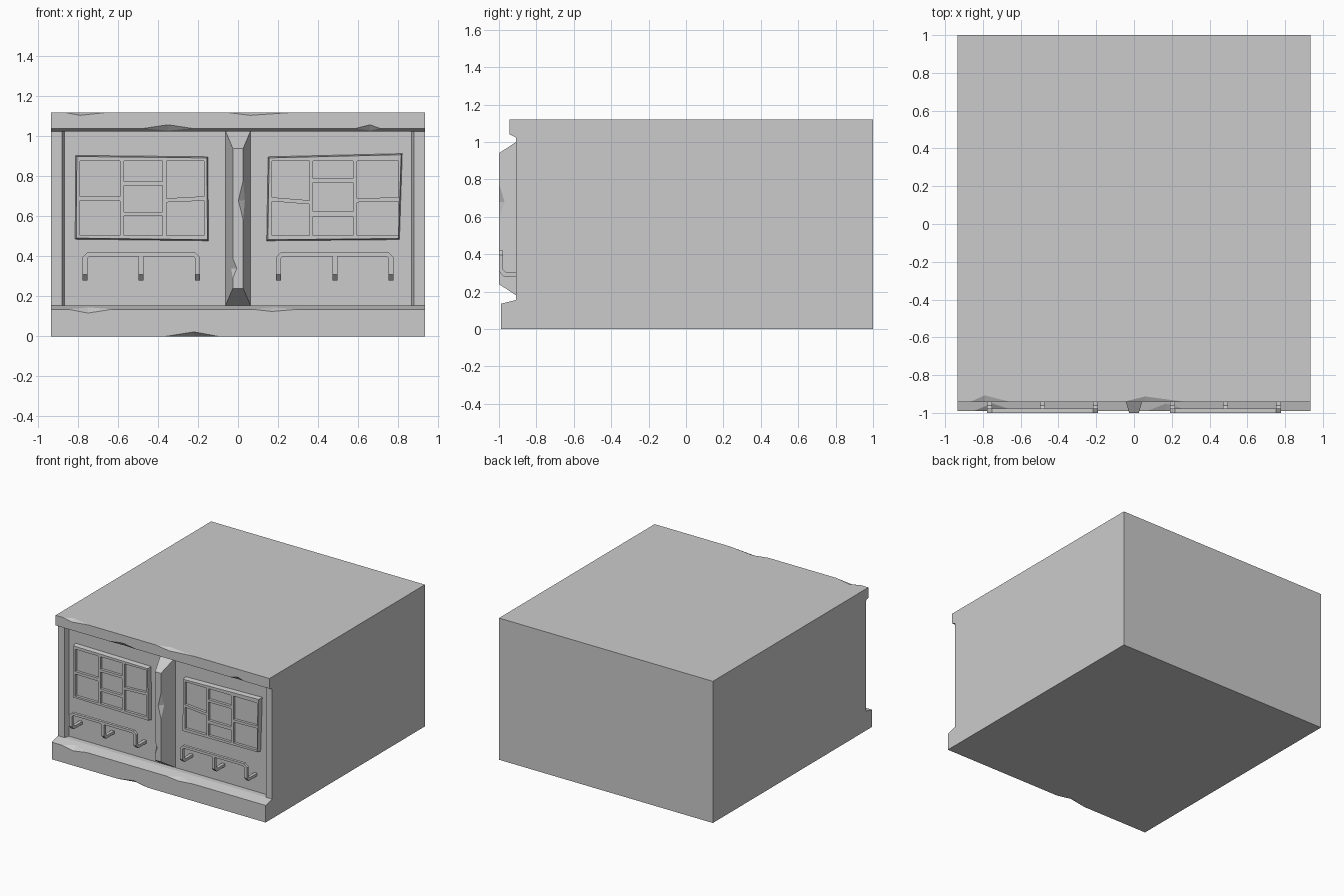
import bpy, bmesh
from mathutils import Vector

if "Cube" in bpy.data.objects:
    bpy.data.objects.remove(bpy.data.objects["Cube"])


def make(name, verts, faces=None):
    """Object from points: given faces, or the convex hull of the points."""
    bm = bmesh.new()
    vs = [bm.verts.new(v) for v in verts]
    if faces is None:
        bmesh.ops.convex_hull(bm, input=vs)
        bmesh.ops.dissolve_limit(bm, angle_limit=0.001, verts=bm.verts[:], edges=bm.edges[:])
    else:
        for f in faces:
            bm.faces.new([vs[i] for i in f])
    bmesh.ops.recalc_face_normals(bm, faces=bm.faces[:])
    me = bpy.data.meshes.new(name)
    bm.to_mesh(me)
    bm.free()
    ob = bpy.data.objects.new(name, me)
    bpy.context.collection.objects.link(ob)
    return ob


def prism(name, first, second):
    """Solid between two matching outlines."""
    n = len(first)
    faces = [list(range(n)), list(range(n, 2 * n))]
    faces += [(i, (i + 1) % n, n + (i + 1) % n, n + i) for i in range(n)]
    return make(name, list(first) + list(second), faces)


def along_x(name, profile, x0, x1):
    return prism(name, [(x0, y, z) for y, z in profile], [(x1, y, z) for y, z in profile])


def along_y(name, outline, y0, y1):
    return prism(name, [(x, y0, z) for x, z in outline], [(x, y1, z) for x, z in outline])


def rect(x0, x1, z0, z1, y):
    return [(x0, y, z0), (x1, y, z0), (x1, y, z1), (x0, y, z1)]


def cut(ob, cutter):
    mod = ob.modifiers.new("cut", 'BOOLEAN')
    mod.object = cutter
    mod.operation = 'DIFFERENCE'
    mod.solver = 'EXACT'
    bpy.context.view_layer.objects.active = ob
    bpy.ops.object.modifier_apply(modifier=mod.name)
    bpy.data.objects.remove(cutter)


def edge_chip(ob, x0, x1, xm, edge, p, q, out):
    """Chip on an edge running in x; p and q lie on the two adjoining faces."""
    cut(ob, make("chip", [(x0, *edge), (x1, *edge), (xm, *p), (xm, *q), (xm, *out)]))


# Main block with base plinth and top slab
body = along_x("wall_block", [
    (1, 0), (1, 1.12), (-0.943, 1.12), (-0.943, 1.04), (-0.91, 1.025),
    (-0.91, 0.155), (-0.99, 0.135), (-0.99, 0)], -0.935, 0.935)

# Recessed front panel between the side strips
cut(body, prism("recess", rect(-0.888, 0.888, 0.155, 1.025, -0.93),
                rect(-0.868, 0.868, 0.155, 1.025, -0.87)))

# Chips on slab top edge, slab lower edge, plinth top edge, plinth bottom edge
for x0, x1, xm, d in [(-0.87, -0.65, -0.79, 0.036), (-0.06, 0.28, 0.06, 0.03)]:
    edge_chip(body, x0, x1, xm, (-0.943, 1.12), (-0.943, 1.105), (-0.943 + d, 1.12), (-1.0, 1.2))
for x0, x1, xm in [(-0.47, -0.23, -0.35), (0.59, 0.71, 0.66)]:
    edge_chip(body, x0, x1, xm, (-0.943, 1.04), (-0.943, 1.058), (-0.918, 1.0286), (-0.99, 1.0))
for x0, x1, xm, z in [(-0.85, -0.63, -0.75, 0.116), (0.07, 0.3, 0.17, 0.124)]:
    edge_chip(body, x0, x1, xm, (-0.99, 0.135), (-0.99, z), (-0.95, 0.145), (-1.05, 0.2))
edge_chip(body, -0.36, -0.1, -0.22, (-0.99, 0), (-0.99, 0.022), (-0.96, 0), (-1.05, -0.05))

# Centre post with bevelled sides and ends
post = prism("centre_post", rect(-0.062, 0.062, 0.155, 1.025, -0.87),
             rect(-0.026, 0.026, 0.24, 0.94, -1.0))
for s, z0, z1, zm, w in [(1, 0.58, 0.78, 0.68, 0.024), (-1, 0.29, 0.39, 0.34, 0.02)]:
    cut(post, make("chip", [(s * 0.026, -1, z0), (s * 0.026, -1, z1), (s * (0.026 - w), -1, zm),
                            (s * 0.0343, -0.97, zm), (s * 0.1, -1.06, zm)]))


# Windows: slightly crooked frame with seven sunken panes
def window(name, outer, cols, panes):
    back = [(x, -0.868, z) for x, z in outer]
    mid = sum((Vector(b) for b in back), Vector()) / 4
    front = [(x + (0.006 if x < mid.x else -0.006), -0.906,
              z + (0.006 if z < mid.z else -0.006)) for x, z in outer]
    frame = prism(name, back, front)
    for c, za, zb, zc, zd in panes:
        x0, x1 = cols[c]
        cut(frame, along_y("pane", [(x0, za), (x1, zb), (x1, zc), (x0, zd)], -0.95, -0.885))


# Each pane: column, then bottom-left, bottom-right, top-right, top-left heights
window("left_window", [(-0.815, 0.485), (-0.147, 0.477), (-0.15, 0.898), (-0.812, 0.905)],
       [(-0.79, -0.59), (-0.57, -0.378), (-0.358, -0.17)],
       [(0, 0.505, 0.505, 0.677, 0.68), (0, 0.70, 0.70, 0.876, 0.876),
        (1, 0.505, 0.505, 0.602, 0.602), (1, 0.622, 0.622, 0.755, 0.755),
        (1, 0.775, 0.775, 0.876, 0.876),
        (2, 0.505, 0.505, 0.678, 0.67), (2, 0.69, 0.70, 0.876, 0.876)])
window("right_window", [(0.143, 0.477), (0.808, 0.483), (0.822, 0.914), (0.15, 0.898)],
       [(0.17, 0.358), (0.376, 0.574), (0.594, 0.802)],
       [(0, 0.505, 0.505, 0.66, 0.675), (0, 0.695, 0.68, 0.876, 0.876),
        (1, 0.505, 0.505, 0.60, 0.60), (1, 0.625, 0.625, 0.77, 0.77),
        (1, 0.79, 0.79, 0.876, 0.876),
        (2, 0.505, 0.505, 0.675, 0.67), (2, 0.69, 0.695, 0.876, 0.876)])

# Rails carried on three brackets that bend back into the wall
for side, cx in (("left", -0.484), ("right", 0.484)):
    half = [(0.293, 0.37), (0.293, 0.395), (0.268, 0.42)]
    inner = [(0.268, 0.37), (0.268, 0.39), (0.258, 0.40)]
    outline = [(cx - x, z) for x, z in half] + [(cx + x, z) for x, z in reversed(half)]
    outline += [(cx + x, z) for x, z in inner] + [(cx - x, z) for x, z in reversed(inner)]
    along_y(side + "_rail", outline, -1.0, -0.978)
    for i, dx in enumerate((-0.2805, 0, 0.2805)):
        top = 0.40 if dx == 0 else 0.37
        along_x(f"{side}_rail_bracket_{i + 1}", [
            (-1.0, top), (-1.0, 0.308), (-0.973, 0.28), (-0.868, 0.28),
            (-0.868, 0.302), (-0.962, 0.302), (-0.978, 0.318), (-0.978, top)],
            cx + dx - 0.0125, cx + dx + 0.0125)
